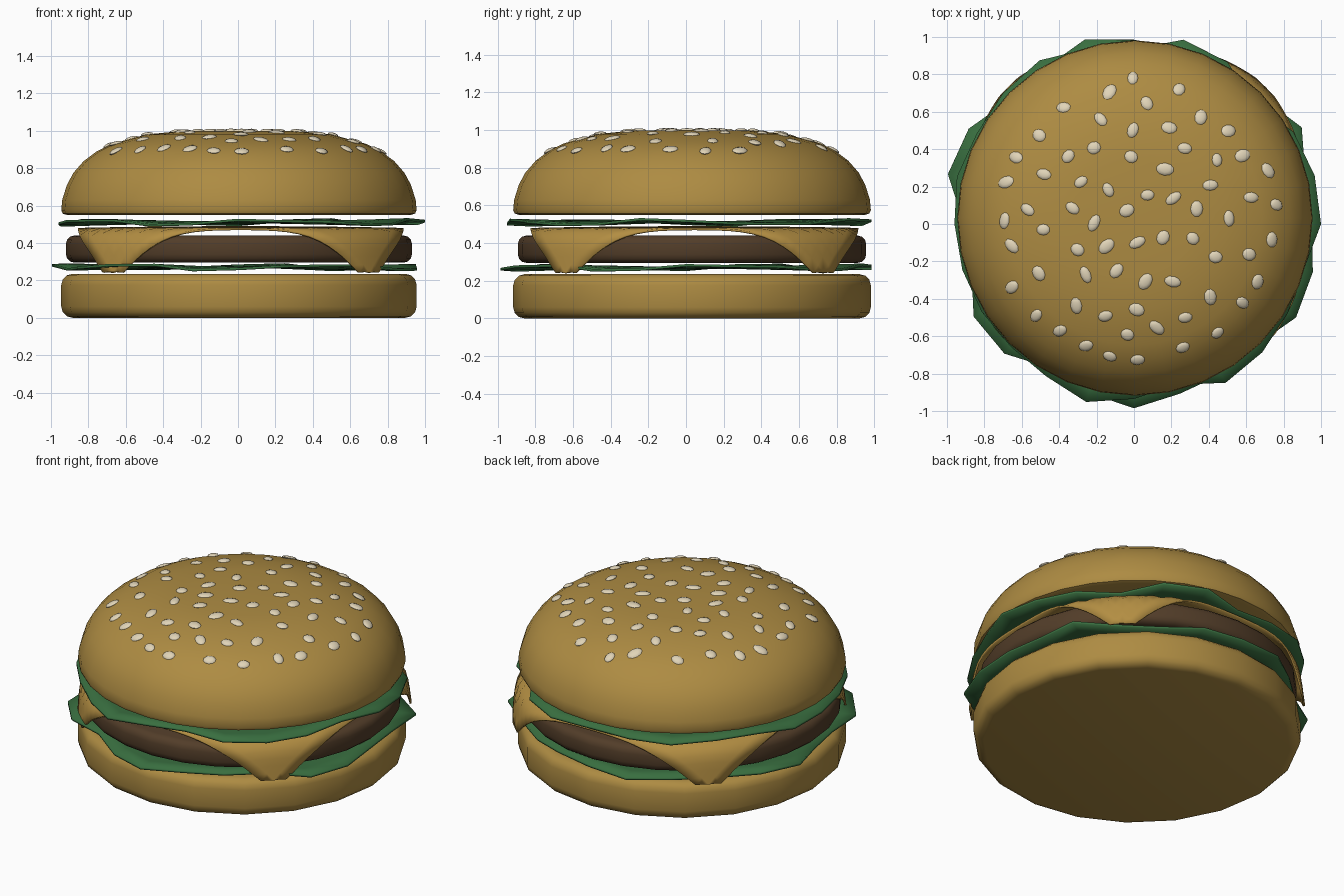
import bpy
import bmesh
import random
from math import sin, cos, pi, hypot, radians
from mathutils import Matrix, Vector

random.seed(4)
if "Cube" in bpy.data.objects:
    bpy.data.objects.remove(bpy.data.objects["Cube"], do_unlink=True)

CENTRE = Vector((0.005, 0.032, 0))


def make_material(name, colour):
    mat = bpy.data.materials.new(name)
    mat.use_nodes = True
    mat.diffuse_color = (*colour, 1)
    bsdf = next(n for n in mat.node_tree.nodes if n.type == "BSDF_PRINCIPLED")
    bsdf.inputs["Base Color"].default_value = (*colour, 1)
    bsdf.inputs["Roughness"].default_value = 0.7
    return mat


bun_mat = make_material("toasted bun", (0.42, 0.26, 0.055))
patty_mat = make_material("grilled meat", (0.085, 0.047, 0.022))
lettuce_mat = make_material("lettuce green", (0.04, 0.155, 0.05))
cheese_mat = make_material("cheese yellow", (0.45, 0.27, 0.055))
seed_mat = make_material("sesame cream", (0.75, 0.66, 0.48))


def finish(bm, name, mat, location=(0, 0, 0), thickness=0, angle=45):
    """Turn a bmesh into a shaded object, optionally with sheet thickness."""
    bmesh.ops.recalc_face_normals(bm, faces=bm.faces)
    mesh = bpy.data.meshes.new(name)
    bm.to_mesh(mesh)
    bm.free()
    mesh.materials.append(mat)
    obj = bpy.data.objects.new(name, mesh)
    obj.location = location
    bpy.context.collection.objects.link(obj)
    bpy.ops.object.select_all(action="DESELECT")
    obj.select_set(True)
    bpy.context.view_layer.objects.active = obj
    bpy.ops.object.shade_smooth_by_angle(angle=radians(angle))
    if thickness:
        solid = obj.modifiers.new("thickness", "SOLIDIFY")
        solid.thickness = thickness
        solid.offset = 0


def lathe(name, profile, sides, mat):
    """Spin a (radius, height) profile around the burger's axis."""
    bm = bmesh.new()
    verts = [bm.verts.new((r, 0, z)) for r, z in profile]
    edges = [bm.edges.new(pair) for pair in zip(verts, verts[1:])]
    bmesh.ops.spin(bm, geom=verts + edges, cent=(0, 0, 0), axis=(0, 0, 1),
                   angle=2 * pi, steps=sides)
    bmesh.ops.remove_doubles(bm, verts=bm.verts, dist=0.0005)
    finish(bm, name, mat, CENTRE)


def rounded_disc(radius, low, high, soft):
    """Profile of a flat disc with a rounded rim."""
    arc = [radians(a) for a in (0, 30, 60, 90)]
    lower = [(radius - soft + soft * sin(a), low + soft - soft * cos(a)) for a in arc]
    upper = [(r, low + high - z) for r, z in reversed(lower)]
    return [(0, low)] + lower + upper + [(0, high)]


# Buns and patty
lathe("bottom_bun", rounded_disc(0.95, 0, 0.235, 0.06), 20, bun_mat)
lathe("patty", rounded_disc(0.925, 0.295, 0.44, 0.045), 28, patty_mat)
dome = [(0.95, 0.575), (0.945, 0.63), (0.92, 0.71), (0.885, 0.775), (0.83, 0.838),
        (0.76, 0.89), (0.68, 0.93), (0.495, 0.98), (0.315, 0.998), (0, 1.0)]
lathe("top_bun", [(0, 0.55), (0.92, 0.55), (0.942, 0.557)] + dome, 32, bun_mat)


# Lettuce leaves: thin wavy sheets with an uneven rim
RIM = [1.0, 1.0, 1.035, 0.96, 1.0, 1.02, 0.985, 1.02, 1.01, 0.99, 1.02, 1.03,
       0.96, 0.95, 0.99, 0.98, 0.94, 0.985, 0.985, 0.94, 0.98, 0.97, 1.0, 0.99]


def lettuce(name, height, tucked, phase):
    bm = bmesh.new()
    n = len(RIM)
    rings = []
    for share in (0.45, 0.8, 0.9, 1.0):
        ring = []
        for i, rim in enumerate(RIM):
            a = 2 * pi * i / n
            pull = 0.05 if i % 4 in tucked else 0
            r = share * (rim - pull)
            wave = 0.013 * sin(5 * a + phase) + 0.006 * cos(9 * a + phase)
            z = height + wave * max(0, share - 0.5) * 2
            ring.append(bm.verts.new((r * cos(a), r * sin(a), z)))
        rings.append(ring)
    bm.faces.new(rings[0])
    for inner, outer in zip(rings, rings[1:]):
        for i in range(n):
            j = (i + 1) % n
            bm.faces.new((inner[i], outer[i], outer[j], inner[j]))
    finish(bm, name, lettuce_mat, thickness=0.014)


lettuce("lower_lettuce", 0.27, (0, 1), 0.5)
lettuce("upper_lettuce", 0.51, (2, 3), 2.2)


# Cheese slice: a square sheet whose corners fold down over the patty
def drape(x, y, half):
    cut = max(0, abs(x) + abs(y) - (2 * half - 0.13)) / 2
    x -= cut if x > 0 else -cut
    y -= cut if y > 0 else -cut
    r = hypot(x, y)
    start, bend = 0.86, 0.09
    over = max(0, r - start)
    turn = min(over / bend, 1.45)
    rest = max(0, over - 1.45 * bend)
    new_r = min(r, start) + bend * sin(turn) + rest * cos(1.45)
    z = 0.484 - 0.012 * min(r, 1) ** 2 - bend * (1 - cos(turn)) - rest
    scale = new_r / r if r else 1
    return Vector((x * scale, y * scale, z))


bm = bmesh.new()
bmesh.ops.create_grid(bm, x_segments=28, y_segments=28, size=0.87)
for v in bm.verts:
    v.co = drape(v.co.x, v.co.y, 0.87)
finish(bm, "cheese_slice", cheese_mat, (0.015, 0.045, 0), 0.012, 60)


# Sesame seeds scattered over the dome, kept apart from each other
def dome_point(r):
    """Height and outward slope of the top bun at a radius."""
    for (r1, z1), (r0, z0) in zip(dome, dome[1:]):
        if r0 <= r <= r1:
            slope = (z0 - z1) / (r1 - r0)
            return z0 - slope * (r - r0), slope


spots = []
for attempt in range(6000):
    spot = Vector((random.uniform(-0.76, 0.76), random.uniform(-0.76, 0.76), 0))
    if spot.length < 0.76 and all((spot - s).length > 0.135 for s in spots):
        spots.append(spot)

bm = bmesh.new()
for spot in spots[:68]:
    z, slope = dome_point(spot.length)
    normal = spot.normalized() * slope + Vector((0, 0, 1))
    size = (random.uniform(0.036, 0.048), random.uniform(0.027, 0.034), 0.012)
    place = (Matrix.Translation(spot + Vector((0, 0, z)))
             @ normal.to_track_quat("Z", "Y").to_matrix().to_4x4()
             @ Matrix.Rotation(random.uniform(0, pi), 4, "Z")
             @ Matrix.Diagonal((*size, 1)))
    bmesh.ops.create_uvsphere(bm, u_segments=10, v_segments=6, radius=1, matrix=place)
finish(bm, "sesame_seeds", seed_mat, CENTRE)
